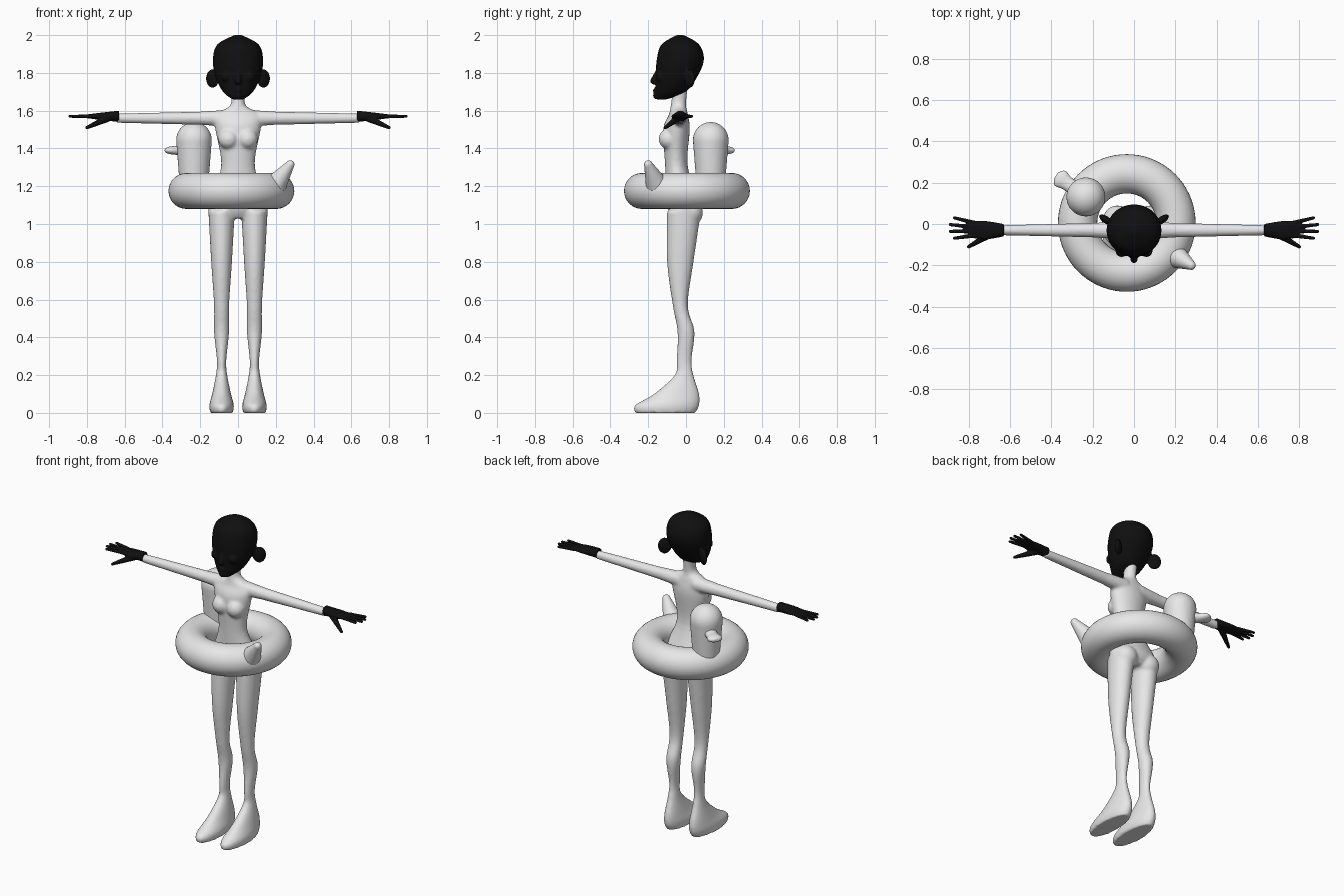
import bpy, bmesh, math
from mathutils import Matrix, Vector

if "Cube" in bpy.data.objects:
    bpy.data.objects.remove(bpy.data.objects["Cube"])


def make_material(name, value):
    material = bpy.data.materials.new(name)
    material.use_nodes = True
    colour = (value, value, value, 1)
    material.diffuse_color = colour
    shader = material.node_tree.nodes["Principled BSDF"]
    shader.inputs["Base Color"].default_value = colour
    return material


def smooth_rows(rows, steps=6):
    """Fill in between cross-sections with a Catmull-Rom curve."""
    points = [Vector(row) for row in rows]
    padded = [points[0], *points, points[-1]]
    result = []
    for before, start, end, after in zip(padded, padded[1:], padded[2:], padded[3:]):
        leave, arrive = (end - before) / 2, (after - start) / 2
        for step in range(steps):
            t = step / steps
            blend = t * t * (3 - 2 * t)
            result.append(start.lerp(end, blend)
                          + leave * t * (1 - t) ** 2 - arrive * t * t * (1 - t))
    return result + [points[-1]]


def loft(mesh, matrix, rows, sides=28):
    """Skin ellipses along local z; each row is height, y shift, x radius, y radius."""
    rings = []
    for height, shift, x_radius, y_radius in smooth_rows(rows):
        ring = []
        for index in range(sides):
            angle = math.tau * index / sides
            point = Vector((x_radius * math.cos(angle),
                            shift + y_radius * math.sin(angle), height))
            ring.append(mesh.verts.new(matrix @ point))
        rings.append(ring)
    for lower, upper in zip(rings, rings[1:]):
        for index in range(sides):
            mesh.faces.new((lower[index - 1], lower[index], upper[index], upper[index - 1]))
    mesh.faces.new(rings[0])
    mesh.faces.new(rings[-1])


def ball(mesh, centre, radius, squash=(1, 1, 1), turn=0):
    placement = (Matrix.Translation(centre) @ Matrix.Rotation(turn, 4, "Z")
                 @ Matrix.Diagonal((*squash, 1)))
    bmesh.ops.create_uvsphere(mesh, u_segments=24, v_segments=16,
                              radius=radius, matrix=placement)


def taper(mesh, start, end, start_radius, end_radius):
    """Straight tapering limb with a round tip."""
    span = Vector(end) - Vector(start)
    rotation = span.to_track_quat("Z", "Y").to_matrix().to_4x4()
    loft(mesh, Matrix.Translation(start) @ rotation,
         [(0, 0, start_radius, start_radius), (span.length, 0, end_radius, end_radius)])
    ball(mesh, end, end_radius)


def finish(name, mesh, material, voxel):
    """Fuse the overlapping volumes of one part into a single smooth skin."""
    bmesh.ops.recalc_face_normals(mesh, faces=mesh.faces)
    data = bpy.data.meshes.new(name)
    mesh.to_mesh(data)
    mesh.free()
    data.materials.append(material)
    part = bpy.data.objects.new(name, data)
    bpy.context.collection.objects.link(part)
    fuse = part.modifiers.new("fuse", "REMESH")
    fuse.mode = "VOXEL"
    fuse.voxel_size = voxel
    fuse.use_smooth_shade = True
    relax = part.modifiers.new("relax", "SMOOTH")
    relax.iterations = 3


pale = make_material("pale grey", 0.8)
black = make_material("black", 0.005)
sides_of_body = {"left": 1, "right": -1}

# Body: torso and neck, then legs with feet, arms, bust and seat on each side
body = bmesh.new()
loft(body, Matrix(), [
    (1.03, -.01, .1, .06), (1.1, -.01, .16, .09), (1.3, -.05, .09, .06),
    (1.5, -.05, .12, .07), (1.58, -.04, .12, .05), (1.63, -.04, .04, .04),
    (1.73, -.03, .04, .04)])
for side in sides_of_body.values():
    loft(body, Matrix.Translation((side * .087, 0, 0)), [
        (0, -.11, .06, .16), (.04, -.1, .065, .17), (.1, -.05, .05, .12),
        (.2, -.01, .03, .05), (.28, -.01, .025, .04), (.43, 0, .04, .045),
        (.57, -.03, .04, .04), (.8, -.03, .055, .07), (1.07, -.01, .07, .09)])
    shoulder, elbow, wrist = [(side * x, -.03, 1.56) for x in (.05, .2, .63)]
    taper(body, shoulder, elbow, .045, .035)
    taper(body, elbow, wrist, .035, .025)
    ball(body, (side * .05, -.09, 1.45), .055)
    ball(body, (side * .08, .02, 1.06), .07)
finish("body", body, pale, .009)

# Hands: palm, thumb and four fanned fingers
for label, side in sides_of_body.items():
    hand = bmesh.new()
    sideways = Matrix.Translation((0, 0, 1.57)) @ Matrix.Rotation(side * math.pi / 2, 4, "Y")
    loft(hand, sideways, [(.63, -.03, .03, .03), (.72, -.03, .02, .045), (.8, -.025, .01, .04)])
    for finger in range(4):
        reach = .87 if finger in (0, 3) else .89
        taper(hand, (side * .77, .005 - finger * .02, 1.57),
              (side * reach, .03 - finger * .033, 1.57), .011, .008)
    taper(hand, (side * .69, -.045, 1.56), (side * .8, -.11, 1.51), .02, .009)
    finish(label + "_hand", hand, black, .004)

# Head: skull and jaw, nose, lips, chin, eyes and ears
head = bmesh.new()
loft(head, Matrix(), [
    (1.66, -.13, .03, .03), (1.7, -.08, .08, .08), (1.78, -.05, .12, .11),
    (1.87, -.03, .133, .125), (1.95, -.03, .11, .1), (2, -.03, .02, .02)])
taper(head, (0, -.145, 1.82), (0, -.172, 1.757), .01, .018)
for height in (1.705, 1.68):
    ball(head, (0, -.155, height), .02)
for side in sides_of_body.values():
    ball(head, (side * .06, -.13, 1.78), .03)
    ball(head, (side * .135, .02, 1.77), .05, (.8, .35, 1), side * .6)
finish("head", head, black, .006)

# Swim ring
bpy.ops.mesh.primitive_torus_add(location=(-.035, .005, 1.175), major_radius=.238,
                                 minor_radius=.095, major_segments=72, minor_segments=32)
swim_ring = bpy.context.object
swim_ring.name = "swim_ring"
swim_ring.data.materials.append(pale)
bpy.ops.object.shade_smooth()

# Bird head and neck rising from the ring
crown = Vector((-.233, .131, 1.445))
bird_head = bmesh.new()
taper(bird_head, crown - Vector((0, 0, .25)), crown, .075, .095)
finish("bird_head", bird_head, pale, .008)

# Bill, flat and flaring towards its tip
bird_bill = bmesh.new()
outward = (Matrix.Translation(crown - Vector((0, 0, .055)))
           @ Matrix.Rotation(math.radians(144), 4, "Z")
           @ Matrix.Rotation(math.pi / 2, 4, "Y"))
loft(bird_bill, outward, [(.05, 0, .04, .04), (.11, 0, .025, .035),
                          (.155, 0, .02, .045), (.178, 0, .01, .02)])
finish("bird_bill", bird_bill, pale, .005)

# Upturned tail on the opposite side of the ring
bird_tail = bmesh.new()
taper(bird_tail, (.2, -.155, 1.21), (.277, -.2, 1.315), .06, .023)
finish("bird_tail", bird_tail, pale, .006)
